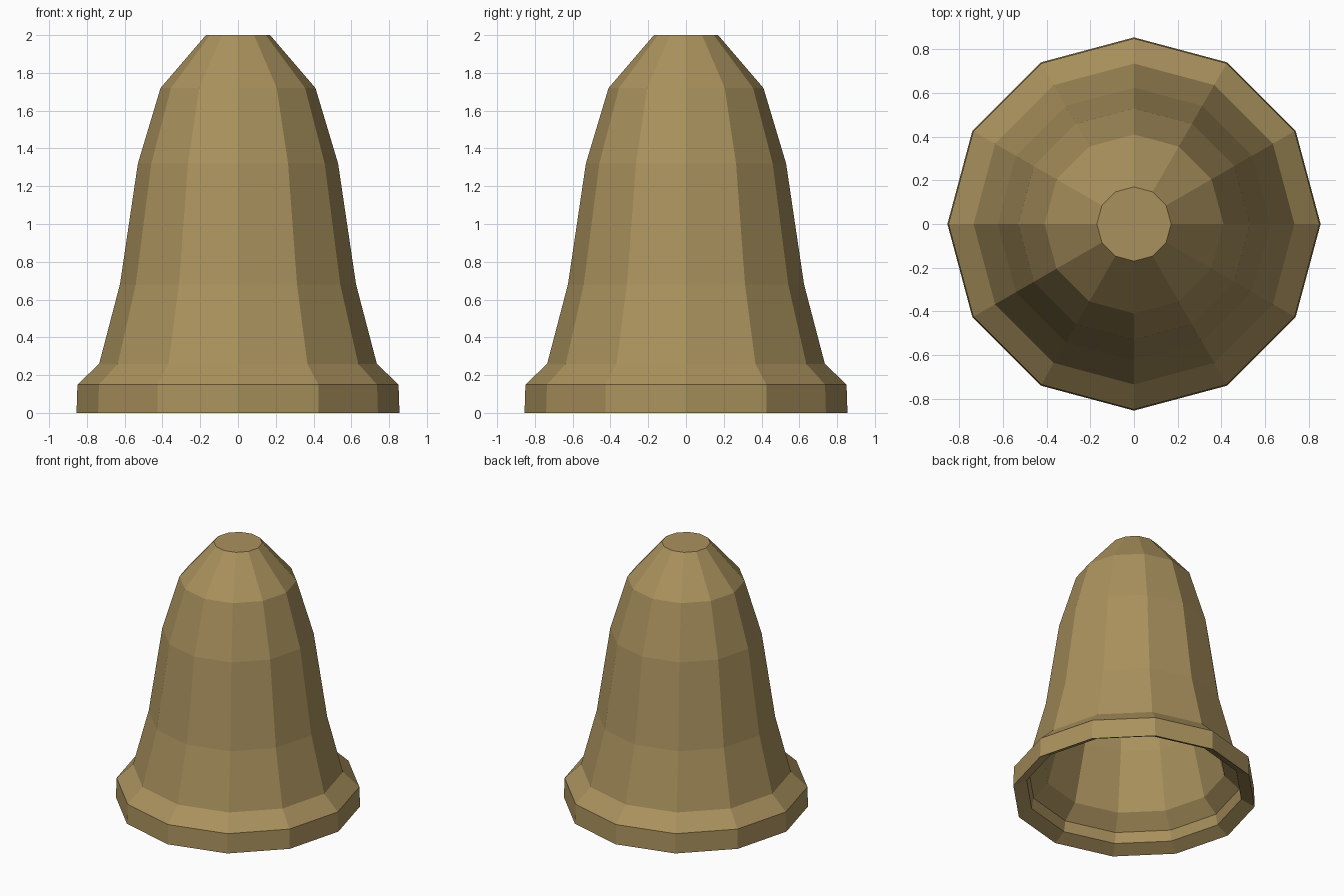
import bpy, bmesh, math

if "Cube" in bpy.data.objects:
    bpy.data.objects.remove(bpy.data.objects["Cube"])

SIDES = 12

# (radius, z) from the inside crown, down the hollow, round the rim, and up the outside
PROFILE = [
    (0.11, 1.90), (0.32, 1.67), (0.43, 1.30), (0.53, 0.66), (0.64, 0.23),
    (0.745, 0.13), (0.76, 0.05),                     # inner lip
    (0.855, 0.0), (0.85, 0.15),                      # outer rim band
    (0.735, 0.26), (0.625, 0.68), (0.53, 1.32), (0.41, 1.72), (0.17, 2.0),
]

# Bell body: lathe the closed-wall profile into a hollow 12-sided shell
bm = bmesh.new()
rings = [[bm.verts.new((r * math.cos(2 * math.pi * i / SIDES),
                        r * math.sin(2 * math.pi * i / SIDES), z))
          for i in range(SIDES)] for r, z in PROFILE]
for a, b in zip(rings, rings[1:]):
    for i in range(SIDES):
        j = (i + 1) % SIDES
        bm.faces.new((a[i], a[j], b[j], b[i]))

# Flat crown outside and ceiling inside
bm.faces.new(rings[-1])
bm.faces.new(rings[0])
bmesh.ops.recalc_face_normals(bm, faces=bm.faces)

mesh = bpy.data.meshes.new("bell_body")
bm.to_mesh(mesh)
bm.free()

# Aged brass colour
brass = bpy.data.materials.new("aged brass")
brass.diffuse_color = (0.40, 0.285, 0.11, 1)
brass.use_nodes = True
brass.node_tree.nodes["Principled BSDF"].inputs["Base Color"].default_value = brass.diffuse_color
mesh.materials.append(brass)
bpy.context.collection.objects.link(bpy.data.objects.new("bell_body", mesh))
